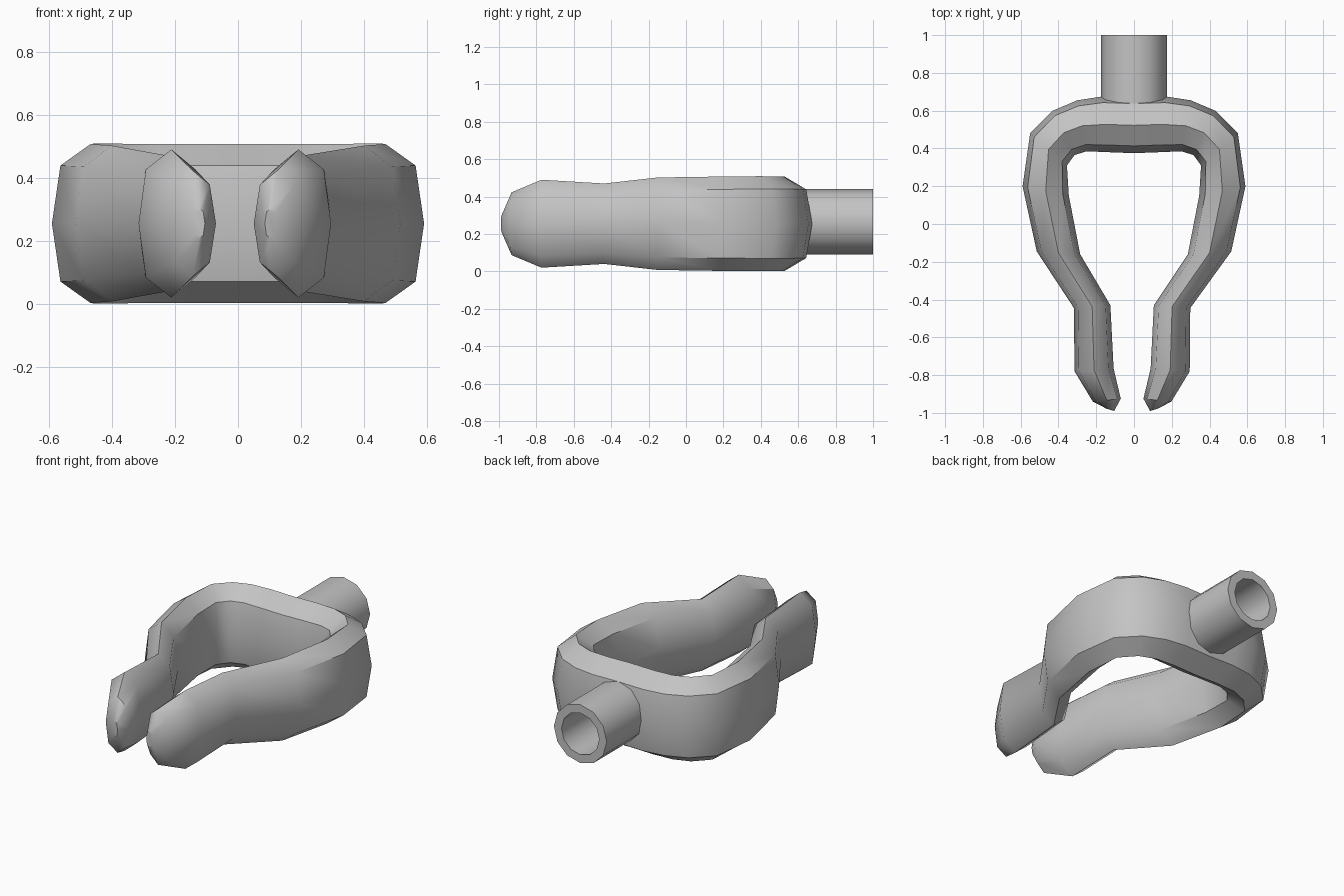
import bpy, bmesh, math
from mathutils import Vector

if "Cube" in bpy.data.objects:
    bpy.data.objects.remove(bpy.data.objects["Cube"])

grey = bpy.data.materials.new("plain grey")
grey.diffuse_color = (0.55, 0.55, 0.55, 1)
grey.use_nodes = True
grey.node_tree.nodes["Principled BSDF"].inputs["Base Color"].default_value = grey.diffuse_color


def finish(bm, name, angle):
    bmesh.ops.recalc_face_normals(bm, faces=bm.faces)
    mesh = bpy.data.meshes.new(name)
    bm.to_mesh(mesh)
    bm.free()
    mesh.materials.append(grey)
    ob = bpy.data.objects.new(name, mesh)
    bpy.context.collection.objects.link(ob)
    bpy.ops.object.select_all(action='DESELECT')
    ob.select_set(True)
    bpy.context.view_layer.objects.active = ob
    bpy.ops.object.shade_smooth_by_angle(angle=math.radians(angle))
    return ob


def bridge(bm, a, b):
    n = len(a)
    for i in range(n):
        bm.faces.new((a[i], a[(i + 1) % n], b[(i + 1) % n], b[i]))


# Clip half: outer x, outer y, inner x, inner y, half height
MID_Z = 0.255
stations = [
    (0.00, 0.670, 0.00, 0.375, 0.252),
    (0.17, 0.675, 0.13, 0.380, 0.252),
    (0.30, 0.655, 0.25, 0.385, 0.252),
    (0.43, 0.600, 0.315, 0.365, 0.253),
    (0.55, 0.480, 0.355, 0.310, 0.254),
    (0.59, 0.200, 0.345, 0.150, 0.252),
    (0.515, -0.145, 0.285, -0.160, 0.247),
    (0.308, -0.445, 0.115, -0.430, 0.215),
    (0.305, -0.780, 0.098, -0.765, 0.235),
    (0.208, -0.940, 0.060, -0.925, 0.168),
    (0.135, -0.978, 0.095, -0.990, 0.050),
]
# Cross-section: sideways and vertical fractions of the half sizes
section = [(1, 0), (0.78, 0.73), (0, 1), (-0.74, 0.73),
           (-1, 0), (-0.74, -0.73), (0, -1), (0.78, -0.73)]


def clip_ring(bm, st, side):
    ox, oy, ix, iy, h = st
    outer, inner = Vector((ox, oy)), Vector((ix, iy))
    mid, half = (outer + inner) / 2, (outer - inner) / 2
    shift = -0.01 if oy < -0.4 else 0      # prongs sit slightly off centre
    ring = []
    for u, v in section:
        p = mid + half * u
        ring.append(bm.verts.new((side * p.x + shift, p.y, MID_Z + h * v)))
    return ring


bm = bmesh.new()
path = [(s, -1) for s in reversed(stations[1:])] + [(s, 1) for s in stations]
rings = [clip_ring(bm, s, side) for s, side in path]
for a, b in zip(rings, rings[1:]):
    bridge(bm, a, b)
bm.faces.new(rings[0])
bm.faces.new(rings[-1])
finish(bm, "spring_clip", 42)

# Hollow socket at the back, open at its far end
bm = bmesh.new()
loops = []
for radius, y in [(0.175, 0.60), (0.175, 1.0), (0.125, 1.0), (0.125, 0.62)]:
    loops.append([bm.verts.new((radius * math.cos(math.tau * i / 12), y,
                                0.265 + radius * math.sin(math.tau * i / 12)))
                  for i in range(12)])
for a, b in zip(loops, loops[1:]):
    bridge(bm, a, b)
bm.faces.new(loops[0])
bm.faces.new(loops[-1])
finish(bm, "socket_tube", 40)
